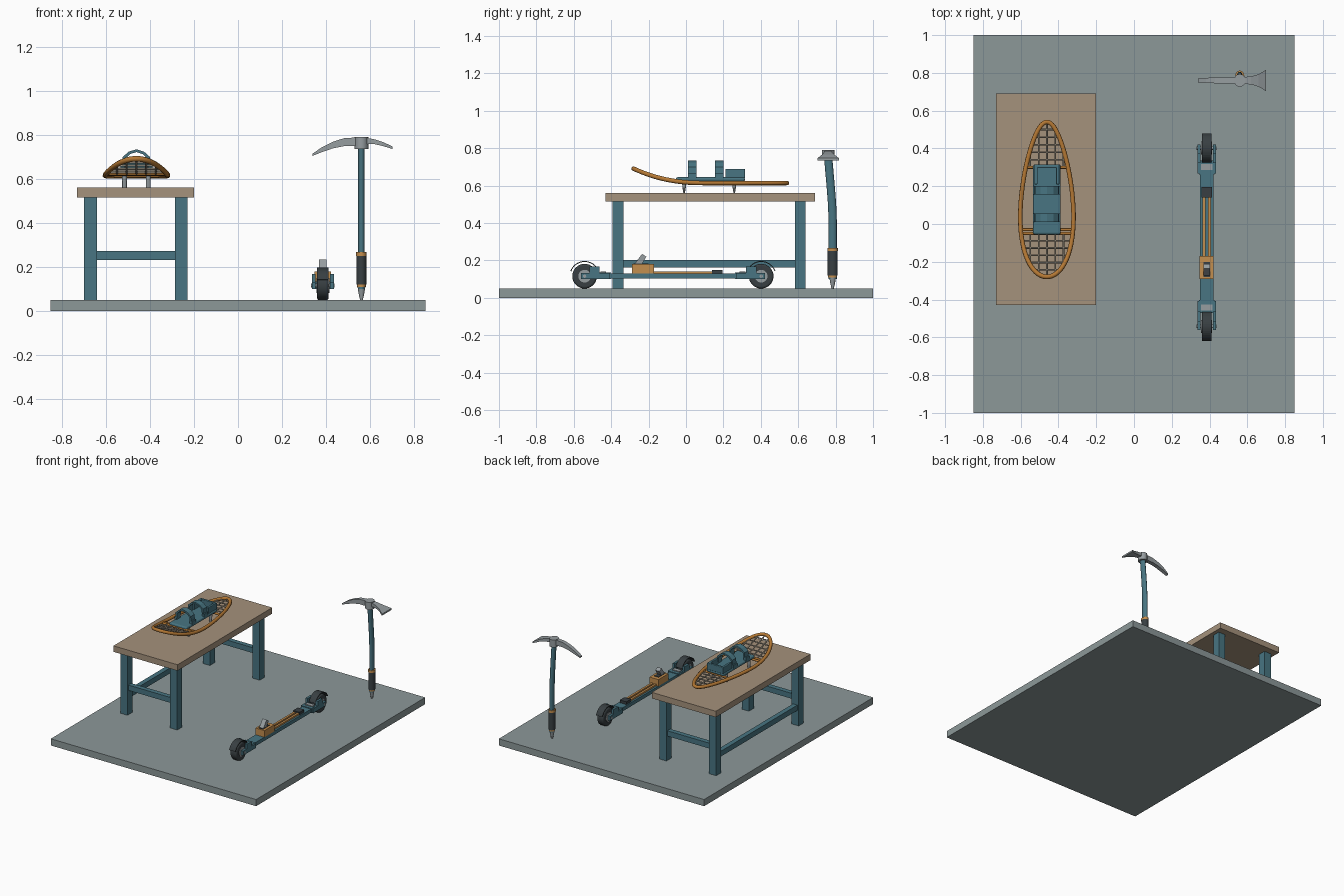
import bpy, bmesh, math
from mathutils import Vector

if "Cube" in bpy.data.objects:
    bpy.data.objects.remove(bpy.data.objects["Cube"])


def material(name, *rgb):
    lin = [((c / 255 + 0.055) / 1.055) ** 2.4 for c in rgb] + [1]
    m = bpy.data.materials.new(name)
    m.use_nodes = True
    m.diffuse_color = lin
    m.node_tree.nodes["Principled BSDF"].inputs["Base Color"].default_value = lin
    return m


STONE = material("floor grey", 140, 152, 153)
WOOD = material("table tan", 165, 146, 124)
BLUE = material("teal paint", 72, 117, 130)
ORANGE = material("orange wood", 196, 142, 78)
FRAME = material("bent wood", 180, 120, 52)
LACE = material("lacing", 165, 155, 138)
METAL = material("steel", 150, 157, 160)
DARK = material("rubber", 56, 63, 66)


def finish(name, bm, mat, smooth=False, bevel=0):
    bmesh.ops.recalc_face_normals(bm, faces=bm.faces)
    me = bpy.data.meshes.new(name)
    bm.to_mesh(me)
    bm.free()
    me.materials.append(mat)
    ob = bpy.data.objects.new(name, me)
    bpy.context.collection.objects.link(ob)
    if bevel:
        mod = ob.modifiers.new("bevel", "BEVEL")
        mod.width, mod.segments = bevel, 3
    if smooth:
        bpy.ops.object.select_all(action="DESELECT")
        ob.select_set(True)
        bpy.context.view_layer.objects.active = ob
        bpy.ops.object.shade_smooth_by_angle()
    return ob


def box(name, x, y, z, mat, bevel=0):
    """Box from (low, high) pairs on each axis."""
    bm = bmesh.new()
    bmesh.ops.create_cube(bm, size=1)
    for v in bm.verts:
        v.co = [(a + b) / 2 + c * (b - a) for (a, b), c in zip((x, y, z), v.co)]
    return finish(name, bm, mat, bevel=bevel)


def loft(name, rings, mat, smooth=False, bevel=0):
    """Closed skin through rings of equal point count."""
    bm = bmesh.new()
    rows = [[bm.verts.new(p) for p in r] for r in rings]
    n = len(rows[0])
    for a, b in zip(rows, rows[1:]):
        for i in range(n):
            j = (i + 1) % n
            bm.faces.new((a[i], a[j], b[j], b[i]))
    bm.faces.new(rows[0])
    bm.faces.new(rows[-1])
    return finish(name, bm, mat, smooth, bevel)


def ellipse(cx, cy, z, rx, ry, n=20):
    return [(cx + rx * math.cos(math.tau * i / n), cy + ry * math.sin(math.tau * i / n), z) for i in range(n)]


def disc_x(name, x, y, z, r, mat, bevel=0):
    """Cylinder lying along x."""
    rings = [[(px, y + a, z + b) for a, b, _ in ellipse(0, 0, 0, r, r, 32)] for px in x]
    return loft(name, rings, mat, True, bevel)


def tubes(name, paths, r, mat, cyclic=False):
    cu = bpy.data.curves.new(name, "CURVE")
    cu.dimensions = "3D"
    cu.bevel_depth, cu.bevel_resolution, cu.use_fill_caps = r, 2, True
    for pts in paths:
        s = cu.splines.new("POLY")
        s.points.add(len(pts) - 1)
        for p, co in zip(s.points, pts):
            p.co = (*co, 1)
        s.use_cyclic_u = cyclic
    cu.materials.append(mat)
    ob = bpy.data.objects.new(name, cu)
    bpy.context.collection.objects.link(ob)


# Floor slab and table
box("floor_slab", (-.85, .85), (-1, 1), (0, .05), STONE)
box("table_top", (-.73, -.2), (-.43, .69), (.515, .56), WOOD)
for side, x in (("right", (-.698, -.64)), ("left", (-.286, -.228))):
    for end, y in (("front", (-.393, -.335)), ("back", (.582, .64))):
        box(f"table_leg_{end}_{side}", x, y, (.05, .515), BLUE)
for end, y in (("front", -.364), ("back", .611)):
    box(f"table_rail_{end}", (-.64, -.286), (y - .018, y + .018), (.232, .272), BLUE)
box("table_rail_side", (-.687, -.651), (-.335, .582), (.163, .203), BLUE)

# Snowshoe frame, with an upturned toe
SX = -.461


def lift(y):
    return .614 + .077 * (max(0, .1 - y) / .38) ** 2.3


def half_width(c):
    return .137 * math.sqrt(max(0, 1 - c * c)) * (1 + .25 * c)


def width_at(y):
    return half_width((.13 - y) / .41)


outline = []
for i in range(72):
    t = math.tau * i / 72
    y = .13 - .41 * math.cos(t)
    outline.append((SX + math.copysign(width_at(y), math.sin(t)), y, lift(y)))
tubes("snowshoe_frame", [outline], .0125, FRAME, True)
bars = [-.05, -.03, .3]
tubes("snowshoe_crossbars", [[(SX + s * width_at(y), y, lift(y)) for s in (-1, 1)] for y in bars], .008, FRAME)

# Woven lacing at toe and tail
strands = []
for y0, y1 in ((-.28, -.05), (.3, .54)):
    for k in range(-2, 3):
        x = k * .044
        ys = [y0 + (y1 - y0) * i / 40 for i in range(41)]
        path = [(SX + x, y, lift(y)) for y in ys if width_at(y) > abs(x)]
        if len(path) > 1:
            strands.append(path)
    for k in range(1, 6):
        y = y0 + (y1 - y0) * k / 6
        strands.append([(SX + s * width_at(y), y, lift(y)) for s in (-1, 1)])
tubes("snowshoe_lacing", strands, .0045, LACE)

# Snowshoe binding: plate, arched straps, heel cup and spikes
box("binding_plate", (SX - .073, SX + .073), (-.055, .315), (.622, .645), BLUE, .01)
arch = [(-.066, 0), (-.062, .055), (-.035, .079), (0, .09), (.035, .079), (.062, .055), (.066, 0)]
for name, y in (("toe", .033), ("instep", .178)):
    bm = bmesh.new()
    loop = arch + [(x * .82, z * .86) for x, z in reversed(arch)]
    face = bm.faces.new([bm.verts.new((SX + x, y - .023, .644 + z)) for x, z in loop])
    ext = bmesh.ops.extrude_face_region(bm, geom=[face])["geom"]
    bmesh.ops.translate(bm, vec=(0, .046, 0), verts=[v for v in ext if isinstance(v, bmesh.types.BMVert)])
    finish(f"{name}_strap", bm, BLUE)
    for s in (-1, 1):
        x = SX + s * .066
        box(f"{name}_strap_anchor", (x - .007, x + .007), (y - .023, y + .023), (.635, .665), BLUE)
for s in (-1, 1):
    x = SX + s * .058
    box("heel_cup_side", (x - .009, x + .009), (.21, .315), (.64, .69), BLUE, .004)
    for y in (-.01, .258):
        loft("snowshoe_spike", [ellipse(SX + s * .054, y, z, .011, r, 4 * 3) for z, r in ((.56, .004), (.59, .009), (.625, .012))], METAL)
box("heel_cup_back", (SX - .06, SX + .06), (.297, .315), (.64, .69), BLUE, .004)

# Roller ski: beam, deck and binding
RX = .385
box("ski_beam", (RX - .036, RX + .036), (-.47, .335), (.103, .13), BLUE)
for s in (-1, 1):
    x = RX + s * .014
    box("deck_strip", (x - .008, x + .008), (-.175, .19), (.13, .142), ORANGE)
box("heel_pad", (RX - .027, RX + .027), (.14, .195), (.13, .15), DARK)
box("ski_binding", (RX - .037, RX + .037), (-.29, -.17), (.13, .18), ORANGE)
box("binding_recess", (RX - .018, RX + .018), (-.28, -.2), (.18, .184), DARK)
lever = [(-.275, .182), (-.235, .182), (-.212, .22), (-.235, .235)]
loft("binding_lever", [[(RX + s * .017, y, z) for y, z in lever] for s in (-1, 1)], METAL)

# Wheels with forks and mudguards; d points to the ski's middle
for end, wy, d in (("front", -.542, 1), ("back", .402, -1)):
    wz = .116
    disc_x(f"wheel_{end}", (RX - .026, RX + .026), wy, wz, .066, DARK, .01)
    disc_x(f"hub_{end}", (RX - .029, RX + .029), wy, wz, .034, METAL)
    disc_x(f"axle_{end}", (RX - .053, RX + .053), wy, wz, .009, METAL)
    arc = [math.radians(20 + 140 * i / 16) for i in range(17)]
    prof = [(.081, a) for a in arc] + [(.076, a) for a in reversed(arc)]
    loft(f"mudguard_{end}", [[(RX + s * .026, wy + r * math.cos(a), wz + r * math.sin(a)) for r, a in prof] for s in (-1, 1)], DARK)

    def span(a, b):
        return sorted((wy + d * a, wy + d * b))
    for s in (-1, 1):
        x = sorted((RX + s * .033, RX + s * .05))
        box(f"fork_arm_{end}", x, span(-.02, .135), (.1, .133), BLUE)
        box(f"fork_cheek_{end}", x, span(.025, .08), (.1, .168), BLUE)
    box(f"fork_bridge_{end}", (RX - .04, RX + .04), span(.075, .14), (.1, .135), BLUE)
    box(f"fork_plate_{end}", (RX - .03, RX + .03), span(.085, .115), (.135, .141), METAL)

# Ice axe: bent shaft, grip, spike and head
AX, AY = .56, .784
path = [(.1, 0), (.3, 0), (.42, 0), (.5, -.003), (.58, -.009), (.66, -.016), (.75, -.024)]
loft("axe_shaft", [ellipse(AX, AY + dy, z, .015, .022) for z, dy in path], BLUE, True)
for name, z0, z1, r, mat in (("axe_grip", .12, .25, .023, DARK), ("grip_ring_top", .25, .267, .024, ORANGE),
                             ("grip_ring_bottom", .11, .12, .02, ORANGE)):
    loft(name, [ellipse(AX, AY, z, r, r + .004) for z in (z0, z1)], mat, True)
loft("axe_spike", [ellipse(AX, AY, z, r, r) for z, r in ((.05, .006), (.08, .013), (.112, .018))], METAL, True)
HY = .76
loft("axe_socket", [ellipse(AX, HY, z, .031, .034) for z in (.735, .79)], METAL, True)


def blade(name, sections):
    """Sections are x, centre height, half thickness, half width."""
    loft(name, [[(x, HY + a * w, z + b * h) for a, b in ((-1, -1), (1, -1), (1, 1), (-1, 1))]
                for x, z, h, w in sections], METAL)


blade("axe_pick", [(.338, .709, .005, .011), (.38, .732, .011, .014), (.43, .753, .015, .015),
                   (.48, .766, .018, .015), (.54, .768, .02, .016)])
blade("axe_adze", [(.575, .773, .014, .018), (.62, .768, .011, .021), (.66, .757, .009, .033), (.7, .741, .006, .057)])
